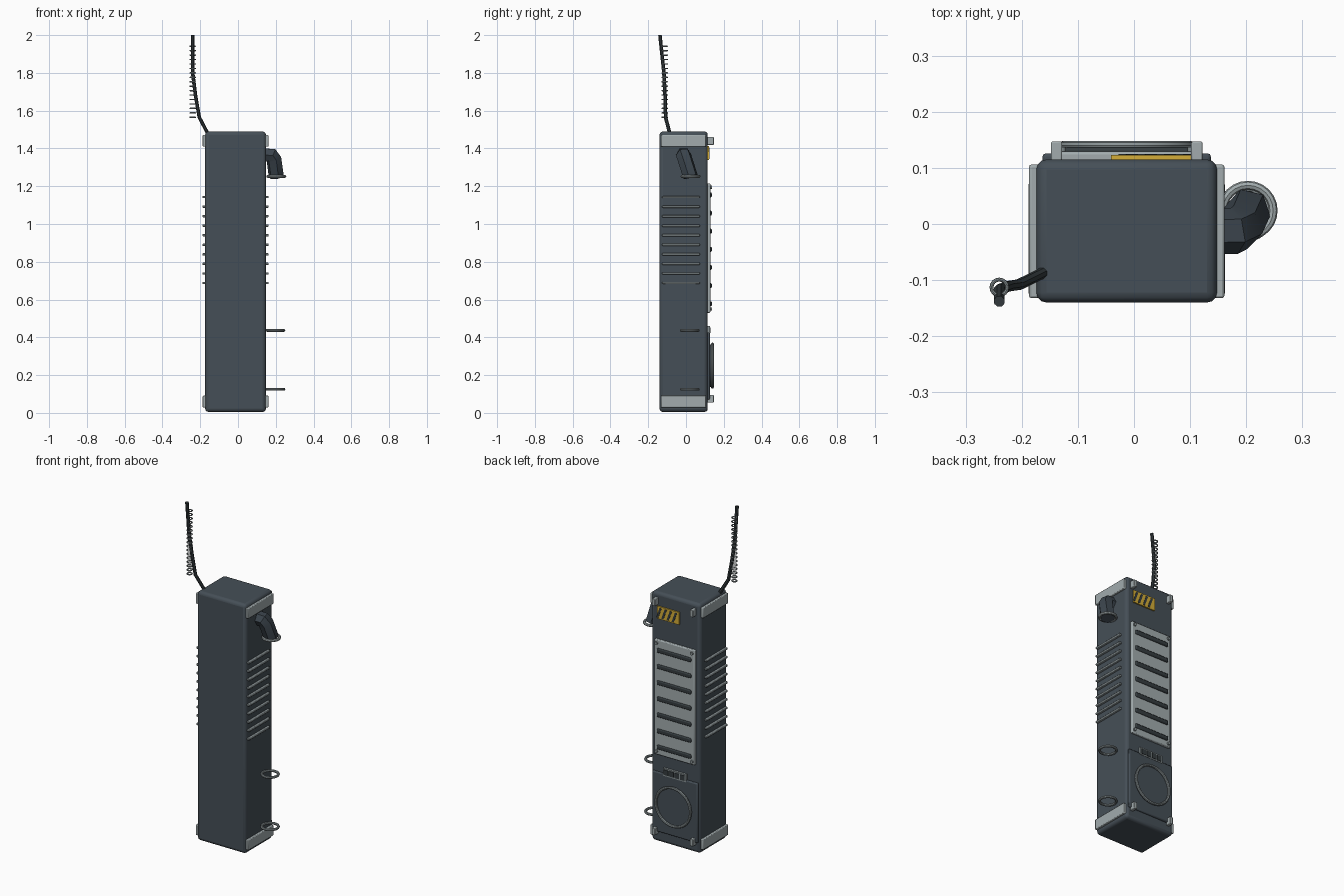
import bpy, math
from mathutils import Vector

if "Cube" in bpy.data.objects:
    bpy.data.objects.remove(bpy.data.objects["Cube"])


def material(name, rgb):
    m = bpy.data.materials.new(name)
    m.diffuse_color = (*rgb, 1)
    m.use_nodes = True
    m.node_tree.nodes["Principled BSDF"].inputs["Base Color"].default_value = m.diffuse_color
    return m


SLATE = material("slate casing", (0.060, 0.078, 0.095))
DARK = material("dark rubber", (0.035, 0.045, 0.050))
PIPE = material("pipe slate", (0.045, 0.060, 0.075))
LIGHT = material("pale steel", (0.36, 0.41, 0.42))
STEEL = material("steel", (0.25, 0.29, 0.30))
YELLOW = material("warning yellow", (0.66, 0.42, 0.04))
CX = -0.013   # centre line of the casing


def finish(name, mat, smooth=False):
    o = bpy.context.object
    o.name = name
    o.data.materials.append(mat)
    if smooth:
        bpy.ops.object.shade_smooth_by_angle(angle=math.radians(35))
    return o


def box(name, lo, hi, mat, bevel=0.0, segments=2):
    lo, hi = Vector(lo), Vector(hi)
    bpy.ops.mesh.primitive_cube_add(size=1, location=(lo + hi) / 2)
    o = bpy.context.object
    o.scale = hi - lo
    bpy.ops.object.transform_apply(location=False, rotation=False, scale=True)
    if bevel:
        b = o.modifiers.new("Bevel", 'BEVEL')
        b.width, b.segments = bevel, segments
    return finish(name, mat, bool(bevel))


def cylinder(name, loc, r, depth, mat, rot=(0, 0, 0), sides=16):
    bpy.ops.mesh.primitive_cylinder_add(vertices=sides, radius=r, depth=depth,
                                        location=loc, rotation=rot)
    return finish(name, mat, True)


def ring(name, loc, major, minor, mat, rot=(0, 0, 0), seg=24):
    bpy.ops.mesh.primitive_torus_add(location=loc, rotation=rot, major_radius=major,
                                     minor_radius=minor, major_segments=seg, minor_segments=8)
    return finish(name, mat, True)


def tube(name, points, r, mat, resolution=2):
    c = bpy.data.curves.new(name, 'CURVE')
    c.dimensions = '3D'
    c.bevel_depth, c.bevel_resolution, c.use_fill_caps = r, resolution, True
    s = c.splines.new('POLY')
    s.points.add(len(points) - 1)
    for p, co in zip(s.points, points):
        p.co = (*co, 1)
    o = bpy.data.objects.new(name, c)
    bpy.context.collection.objects.link(o)
    bpy.ops.object.select_all(action='DESELECT')
    o.select_set(True)
    bpy.context.view_layer.objects.active = o
    bpy.ops.object.convert(target='MESH')
    return finish(name, mat, True)


def plate(name, outline, y0, y1, mat):
    """Extrude an x-z outline along y."""
    n = len(outline)
    verts = [(x, y, z) for y in (y0, y1) for x, z in outline]
    faces = [tuple(range(n)), tuple(range(2 * n - 1, n - 1, -1))]
    faces += [(i, i + n, (i + 1) % n + n, (i + 1) % n) for i in range(n)]
    me = bpy.data.meshes.new(name)
    me.from_pydata(verts, [], faces)
    me.materials.append(mat)
    o = bpy.data.objects.new(name, me)
    bpy.context.collection.objects.link(o)
    return o


# Casing
box("casing", (-0.174, -0.14, 0.005), (0.148, 0.115, 1.49), SLATE, 0.018, 3)

# Side bands and cooling ribs on both sides
for side in (-1, 1):
    x_in, x_out = CX + side * 0.155, CX + side * 0.174
    for z in (0.06, 1.44):
        box("side_band", (min(x_in, x_out), -0.132, z - 0.031),
            (max(x_in, x_out), 0.106, z + 0.031), LIGHT, 0.004)
    for i in range(10):
        z = 0.688 + 0.0505 * i
        x = CX + side * 0.167
        box("cooling_rib", (x - 0.008, -0.126, z - 0.006),
            (x + 0.008, 0.073, z + 0.006), STEEL, 0.003)

# Exhaust elbow with flange on the right side
tube("exhaust_elbow", [(0.13, -0.013, 1.365), (0.178, -0.013, 1.365),
                       (0.190, -0.006, 1.345), (0.203, 0.024, 1.25)], 0.041, PIPE, 1)
ring("exhaust_flange", (0.203, 0.024, 1.252), 0.045, 0.008, LIGHT)

# Hanging loops on the right side
for z in (0.125, 0.437):
    ring("hanging_loop", (0.198, 0.02, z), 0.045, 0.0075, STEEL)

# Antenna with its spring coils
tube("antenna", [(-0.158, -0.085, 1.475), (-0.205, -0.108, 1.565), (-0.225, -0.111, 1.68),
                 (-0.240, -0.117, 1.80), (-0.240, -0.138, 2.0)], 0.010, DARK)
for i in range(17):
    ring("antenna_coil", (-0.24, -0.113, 1.565 + 0.0235 * i), 0.014, 0.0035, STEEL, seg=16)

# Slotted rear panel
box("rear_panel", (-0.146, 0.108, 0.53), (0.120, 0.129, 1.215), LIGHT, 0.005)
for i in range(7):
    z = 0.578 + 0.096 * i
    box("panel_slot", (CX - 0.112, 0.12, z - 0.013), (CX + 0.112, 0.137, z + 0.013), DARK, 0.006)
for sx in (-1, 1):
    for z in (0.55, 1.195):
        cylinder("panel_screw", (CX + sx * 0.117, 0.131, z), 0.009, 0.012, STEEL,
                 (math.pi / 2, 0, 0), 12)

# Speaker door and its round rim
box("speaker_door", (-0.163, 0.108, 0.07), (0.137, 0.126, 0.425), SLATE, 0.006)
cylinder("speaker_cone", (CX, 0.127, 0.25), 0.112, 0.012, SLATE, (math.pi / 2, 0, 0), 32)
ring("speaker_rim", (CX, 0.140, 0.25), 0.114, 0.008, STEEL, (math.pi / 2, 0, 0), 36)

# Small readout above the speaker
box("readout_frame", (CX - 0.076, 0.11, 0.415), (CX + 0.076, 0.128, 0.46), STEEL)
for i in range(4):
    x = CX + (i - 1.5) * 0.036
    box("readout_cell", (x - 0.014, 0.125, 0.422), (x + 0.014, 0.131, 0.453), DARK)

# Rear corner clips
for sx in (-1, 1):
    for z in (0.075, 1.44):
        box("corner_clip", (CX + sx * 0.125 - 0.010, 0.110, z - 0.021),
            (CX + sx * 0.125 + 0.010, 0.147, z + 0.021), LIGHT, 0.003)

# Hazard plate with slanted stripes
box("hazard_plate", (-0.041, 0.112, 1.338), (0.105, 0.123, 1.412), YELLOW)
for i in range(4):
    x = -0.022 + 0.034 * i
    plate("hazard_stripe", [(x + 0.016, 1.345), (x + 0.030, 1.345), (x + 0.008, 1.405),
                            (x - 0.006, 1.405)], 0.1225, 0.1245, DARK)
